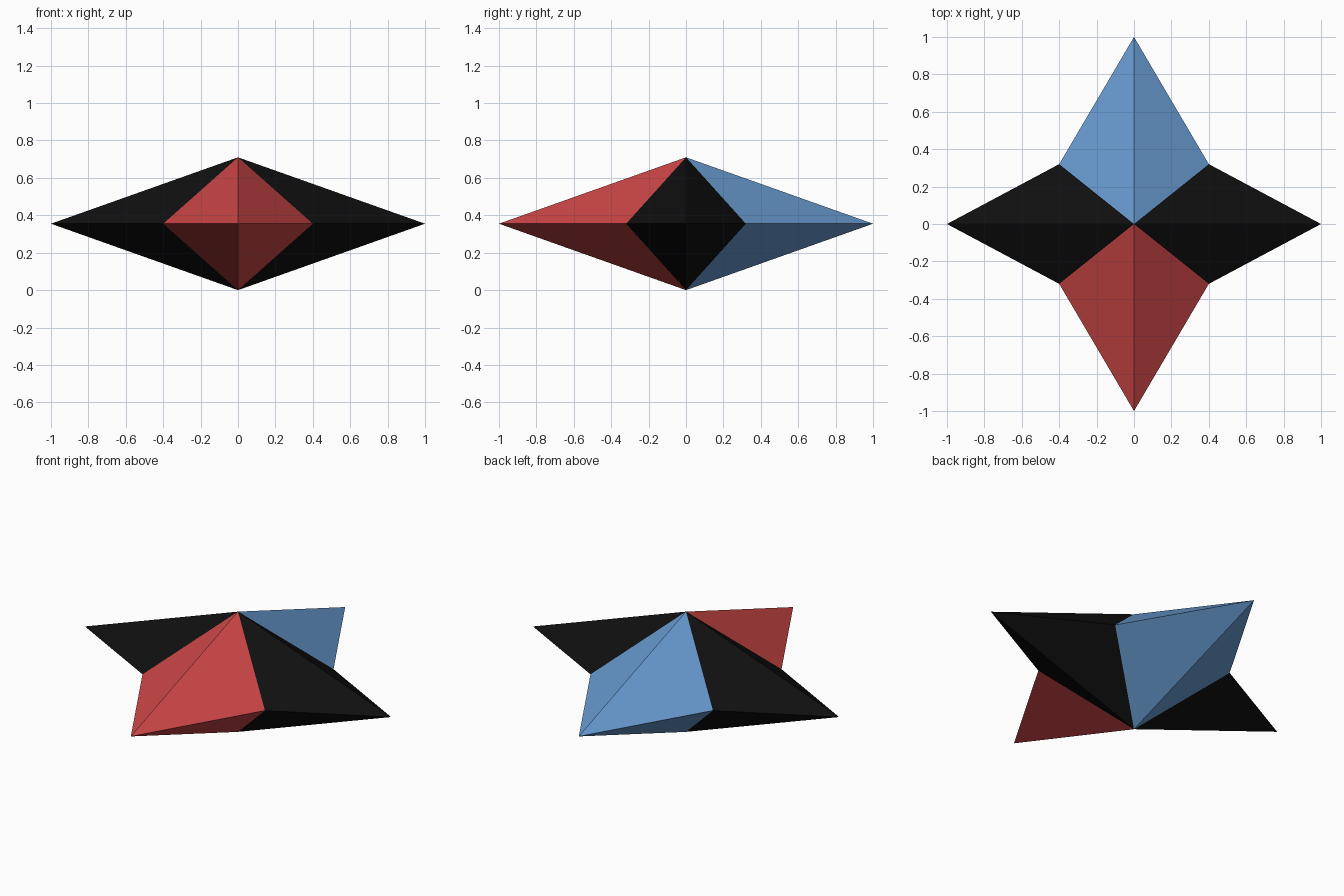
import bpy, bmesh

if "Cube" in bpy.data.objects:
    bpy.data.objects.remove(bpy.data.objects["Cube"])

H = 0.71           # total height
MID = H / 2        # height of the star outline
NX, NY = 0.40, 0.32  # notch between neighbouring points


def material(name, rgb):
    m = bpy.data.materials.new(name)
    m.diffuse_color = (*rgb, 1)
    m.use_nodes = True
    m.node_tree.nodes["Principled BSDF"].inputs["Base Color"].default_value = m.diffuse_color
    return m


mats = [material("black", (0.005, 0.005, 0.005)),
        material("red", (0.62, 0.062, 0.062)),
        material("blue", (0.135, 0.32, 0.62))]

# Star outline: tips alternating with notches, counter-clockwise
outline = [(1, 0), (NX, NY), (0, 1), (-NX, NY),
           (-1, 0), (-NX, -NY), (0, -1), (NX, -NY)]

bm = bmesh.new()
top = bm.verts.new((0, 0, H))
bottom = bm.verts.new((0, 0, 0))
ring = [bm.verts.new((x, y, MID)) for x, y in outline]

# Faceted double cone over the outline, coloured by the tip each face belongs to
for i, a in enumerate(ring):
    b = ring[(i + 1) % len(ring)]
    tip = a if i % 2 == 0 else b
    index = 2 if tip.co.y > 0.5 else 1 if tip.co.y < -0.5 else 0
    for verts in ((a, b, top), (b, a, bottom)):
        bm.faces.new(verts).material_index = index

mesh = bpy.data.meshes.new("four_point_star")
bm.to_mesh(mesh)
bm.free()
for m in mats:
    mesh.materials.append(m)
star = bpy.data.objects.new("four_point_star", mesh)
bpy.context.collection.objects.link(star)
